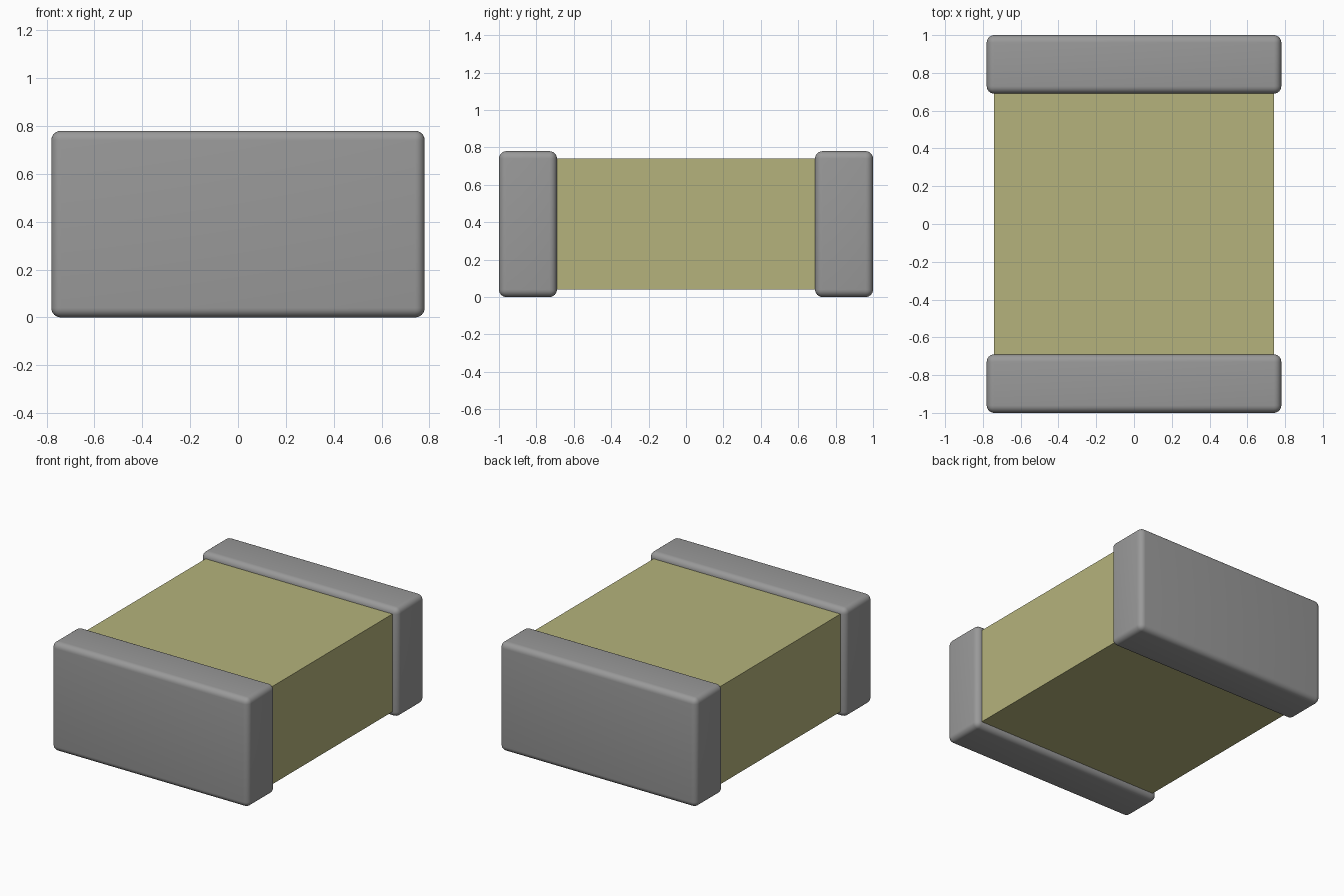
import bpy
import math

if "Cube" in bpy.data.objects:
    bpy.data.objects.remove(bpy.data.objects["Cube"], do_unlink=True)


def make_material(name, rgb):
    mat = bpy.data.materials.new(name)
    mat.use_nodes = True
    color = (*rgb, 1.0)
    mat.diffuse_color = color
    mat.node_tree.nodes["Principled BSDF"].inputs["Base Color"].default_value = color
    return mat


def make_block(name, size, location, mat, radius=0.0):
    bpy.ops.mesh.primitive_cube_add(size=1, location=location)
    block = bpy.context.object
    block.name = name
    block.scale = size
    bpy.ops.object.transform_apply(location=False, rotation=False, scale=True)
    block.data.materials.append(mat)
    if radius:
        bevel = block.modifiers.new("Rounded edges", "BEVEL")
        bevel.width = radius
        bevel.segments = 6
        bpy.ops.object.modifier_apply(modifier=bevel.name)
        bpy.ops.object.shade_smooth_by_angle(angle=math.radians(30))
    return block


ceramic = make_material("ceramic olive", (0.46, 0.45, 0.20))
metal = make_material("terminal grey", (0.32, 0.32, 0.32))

WIDTH, HEIGHT, CAP = 1.56, 0.78, 0.31
RIM = 0.04  # how far the caps stand proud of the body

# Ceramic body, tucked into both caps
make_block("ceramic_body", (WIDTH - 2 * RIM, 2 - CAP, HEIGHT - 2 * RIM),
           (0, 0, HEIGHT / 2), ceramic)

# Rounded metal end caps
for name, side in (("front_terminal", -1), ("back_terminal", 1)):
    make_block(name, (WIDTH, CAP, HEIGHT),
               (0, side * (1 - CAP / 2), HEIGHT / 2), metal, RIM)
